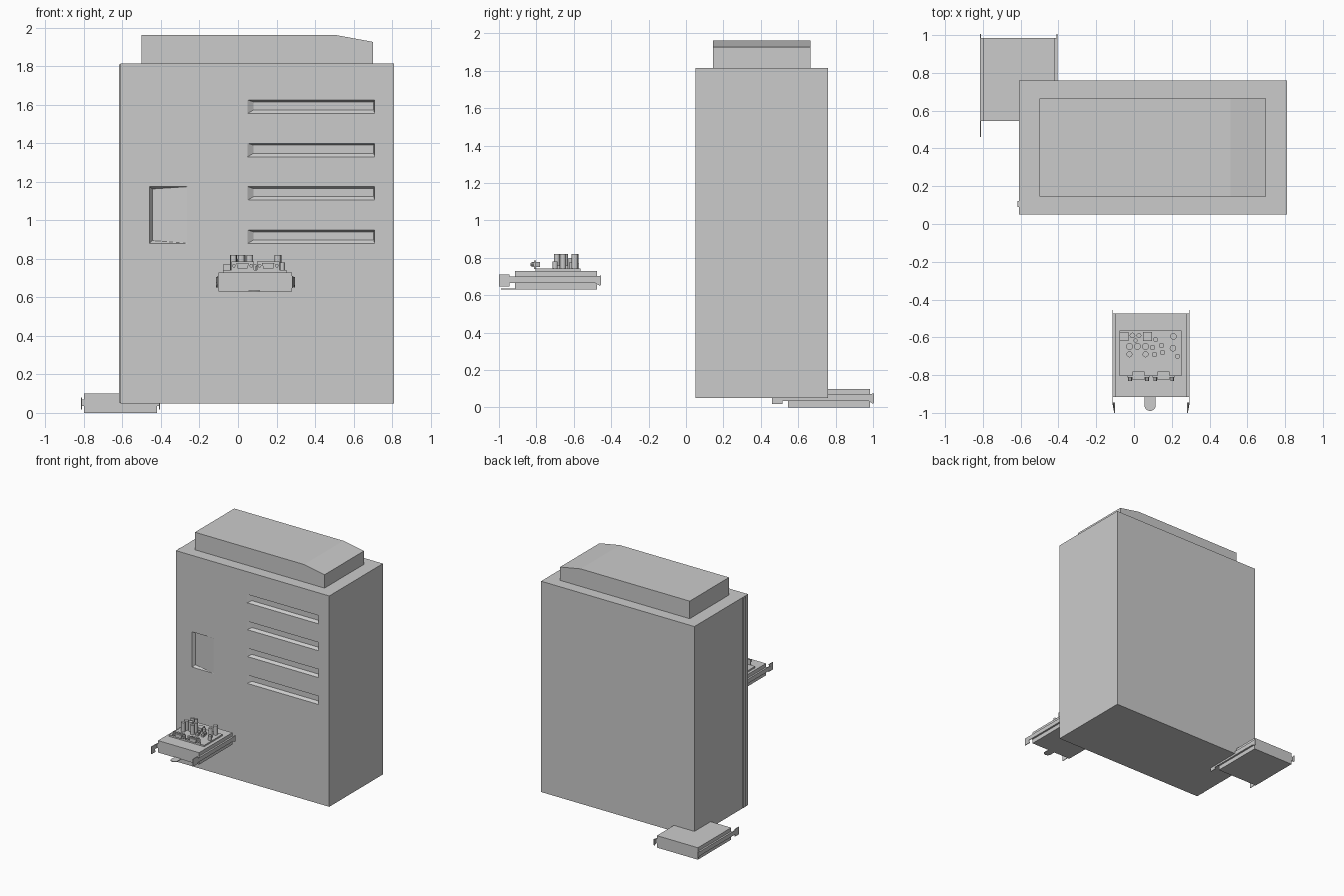
import bpy, bmesh, math

if "Cube" in bpy.data.objects:
    bpy.data.objects.remove(bpy.data.objects["Cube"])


def finish(name, bm):
    bmesh.ops.recalc_face_normals(bm, faces=bm.faces)
    me = bpy.data.meshes.new(name)
    bm.to_mesh(me)
    bm.free()
    ob = bpy.data.objects.new(name, me)
    bpy.context.collection.objects.link(ob)
    return ob


def hull(name, pts):
    bm = bmesh.new()
    for p in pts:
        bm.verts.new(p)
    bmesh.ops.convex_hull(bm, input=bm.verts)
    bmesh.ops.dissolve_limit(bm, angle_limit=0.001, verts=bm.verts, edges=bm.edges)
    return finish(name, bm)


def box(name, x0, x1, y0, y1, z0, z1):
    return hull(name, [(x, y, z) for x in (x0, x1) for y in (y0, y1) for z in (z0, z1)])


def prism(name, pts, vec):
    # flat outline extruded along vec
    bm = bmesh.new()
    f = bm.faces.new([bm.verts.new(p) for p in pts])
    r = bmesh.ops.extrude_face_region(bm, geom=[f], use_keep_orig=True)
    vs = [v for v in r["geom"] if isinstance(v, bmesh.types.BMVert)]
    bmesh.ops.translate(bm, vec=vec, verts=vs)
    return finish(name, bm)


def post(name, x, y, r, z0, z1, n=12):
    return prism(name, [(x + r * math.cos(2 * math.pi * i / n),
                         y + r * math.sin(2 * math.pi * i / n), z0) for i in range(n)],
                 (0, 0, z1 - z0))


# Cabinet with sloped top cap and hinge strip
FRONT = 0.05
cabinet = box("cabinet", -0.61, 0.81, FRONT, 0.76, 0.05, 1.815)
prism("top_cap", [(-0.5, 0.145, 1.815), (0.7, 0.145, 1.815), (0.7, 0.145, 1.927),
                  (0.51, 0.145, 1.962), (-0.5, 0.145, 1.962)], (0, 0.52, 0))
box("hinge_strip", -0.618, -0.608, 0.09, 0.122, 0.055, 1.81)


def cut(name, x0, x1, z0, z1, back):
    # tapered pocket in the cabinet front
    pts = [(x, y, z) for x in (x0, x1) for z in (z0, z1) for y in (FRONT - 0.02, FRONT)]
    c = hull(name, pts + back)
    c.hide_render = True
    c.hide_viewport = True
    m = cabinet.modifiers.new(name, "BOOLEAN")
    m.operation = "DIFFERENCE"
    m.solver = "EXACT"
    m.object = c


# Four vent slots and the handle recess
for i in range(4):
    z0 = 0.88 + 0.225 * i
    z1 = z0 + 0.07
    cut(f"vent_slot_cutter_{i}", 0.05, 0.71, z0, z1,
        [(x, FRONT + 0.02, z) for x in (0.08, 0.705) for z in (z0 + 0.018, z1 - 0.01)])
cut("handle_recess_cutter", -0.46, -0.26, 0.88, 1.175,
    [(-0.445, FRONT + 0.022, 0.895), (-0.445, FRONT + 0.022, 1.163),
     (-0.262, FRONT + 0.001, 0.882), (-0.262, FRONT + 0.001, 1.173)])


# Sliding tray: body, side rails and end ears
def tray(name, cx, y, z, lean):
    box(name + "_body", cx - 0.19, cx + 0.19, y, y + 0.44, z, z + 0.1)
    for s, side in ((-1, "left"), (1, "right")):
        a, b = sorted((cx + s * 0.189, cx + s * 0.205))
        box(f"{name}_{side}_rail", a, b, y, y + 0.44, z + 0.035, z + 0.07)
        o = cx + s * 0.205
        prism(f"{name}_{side}_rear_ear",
              [(o, y + 0.43, z + 0.035), (o, y + 0.455, z + 0.02), (o, y + 0.46, z + 0.025),
               (o, y + 0.46, z + 0.075), (o, y + 0.43, z + 0.07)], (-s * 0.005, 0, 0))
        t = cx + s * (0.205 - lean)
        prism(f"{name}_{side}_front_ear",
              [(o, y + 0.01, z + 0.035), (o, y + 0.01, z + 0.07), (o, y - 0.03, z + 0.07),
               (t, y - 0.03, z + 0.08), (t, y - 0.085, z + 0.08), (t, y - 0.085, z + 0.018),
               (t, y - 0.03, z + 0.018), (o, y - 0.03, z + 0.035)], (-s * 0.005, 0, 0))


tray("rear_tray", -0.61, 0.545, 0.0, 0.0)
tray("front_tray", 0.09, -0.915, 0.63, 0.01)

# Pull tab with rounded end
arc = [(0.085 + 0.03 * math.cos(a), -0.96 + 0.03 * math.sin(a), 0.63)
       for a in [math.pi + math.pi * i / 8 for i in range(9)]]
prism("pull_tab", [(0.055, -0.9, 0.63)] + arc + [(0.115, -0.9, 0.63)], (0, 0, 0.005))

# Circuit board
box("circuit_board", -0.077, 0.251, -0.805, -0.563, 0.73, 0.742)
Z = 0.741
for i, (x, y, r, h) in enumerate([
        (-0.008, -0.59, 0.015, 0.82), (0.026, -0.59, 0.013, 0.82), (0.008, -0.617, 0.011, 0.8),
        (0.115, -0.612, 0.013, 0.775), (0.209, -0.595, 0.017, 0.82),
        (-0.024, -0.648, 0.018, 0.82), (0.018, -0.648, 0.018, 0.82), (0.061, -0.648, 0.018, 0.82),
        (-0.024, -0.69, 0.016, 0.82), (0.061, -0.69, 0.016, 0.82),
        (0.206, -0.658, 0.017, 0.82), (0.23, -0.7, 0.013, 0.78)]):
    post(f"capacitor_{i}", x, y, r, Z, h)
for i, (x, y, s, h) in enumerate([
        (-0.053, -0.595, 0.024, 0.77), (0.071, -0.595, 0.024, 0.77), (0.098, -0.653, 0.011, 0.76),
        (0.146, -0.643, 0.011, 0.76), (0.108, -0.69, 0.011, 0.76), (0.151, -0.68, 0.011, 0.76)]):
    box(f"chip_{i}", x - s, x + s, y - s, y + s, Z, h)

# Two port connectors with hex screws
for i, x in enumerate((0.024, 0.157)):
    box(f"port_flange_{i}", x - 0.058, x + 0.058, -0.812, -0.803, Z, 0.785)
    prism(f"port_shell_{i}", [(x - 0.026, -0.825, 0.75), (x + 0.026, -0.825, 0.75),
                              (x + 0.032, -0.825, 0.779), (x - 0.032, -0.825, 0.779)],
          (0, 0.045, 0))
    for s in (-1, 1):
        prism(f"port_screw_{i}_{s}",
              [(x + s * 0.045 + 0.01 * math.cos(k * math.pi / 3), -0.832,
                0.765 + 0.01 * math.sin(k * math.pi / 3)) for k in range(6)], (0, 0.025, 0))
